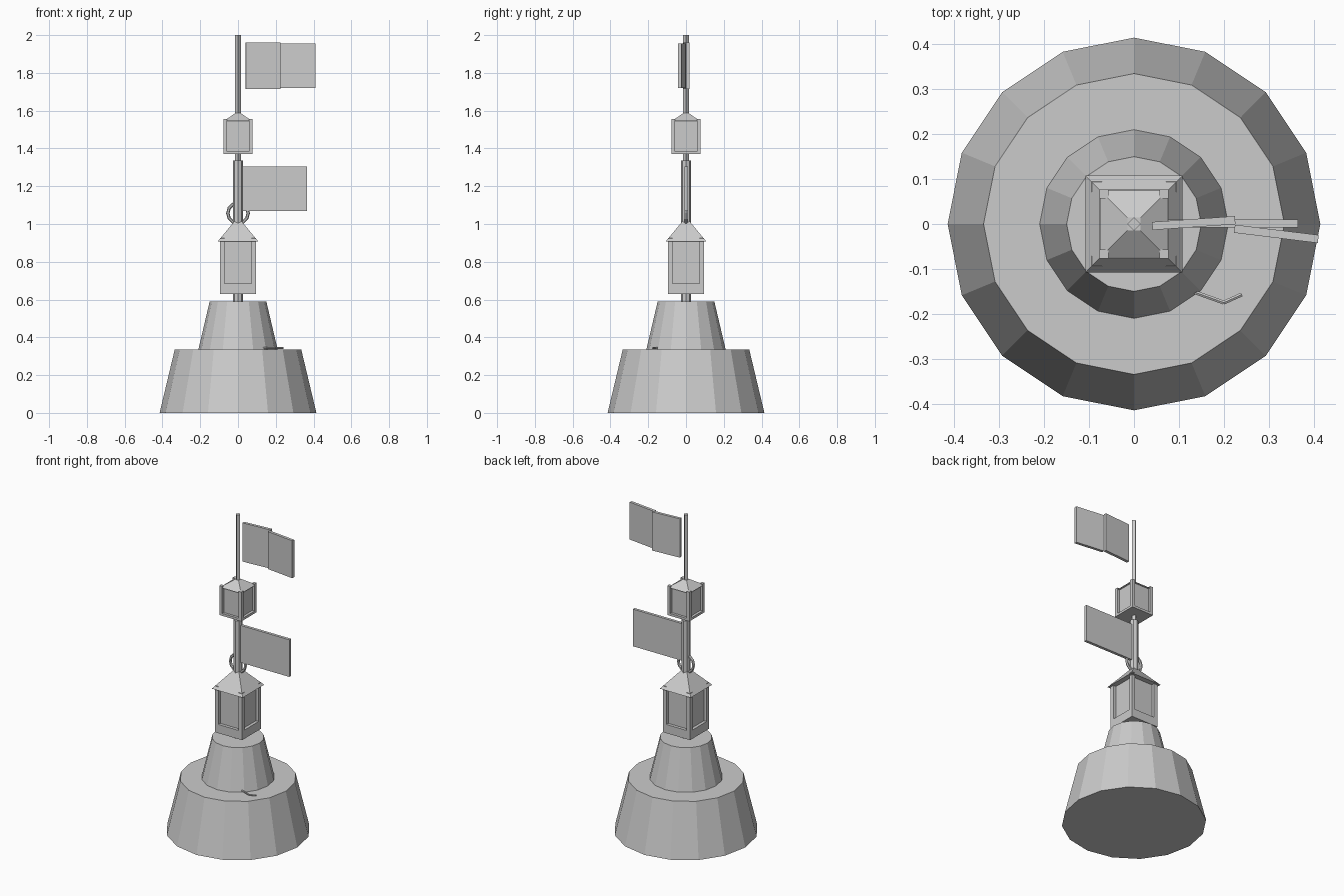
import bpy
from math import pi, radians
from mathutils import Vector

if "Cube" in bpy.data.objects:
    bpy.data.objects.remove(bpy.data.objects["Cube"], do_unlink=True)

grey = bpy.data.materials.new("light_grey")
grey.use_nodes = True
COLOUR = (0.6, 0.6, 0.6, 1)
grey.diffuse_color = COLOUR
grey.node_tree.nodes["Principled BSDF"].inputs["Base Color"].default_value = COLOUR


def finish(name):
    ob = bpy.context.object
    ob.name = name
    ob.data.materials.append(grey)
    return ob


def frustum(name, sides, r1, r2, z1, z2, turn=0):
    bpy.ops.mesh.primitive_cone_add(vertices=sides, radius1=r1, radius2=r2, depth=z2 - z1,
                                    location=(0, 0, (z1 + z2) / 2), rotation=(0, 0, turn))
    return finish(name)


def box(name, centre, size, turn=0):
    bpy.ops.mesh.primitive_cube_add(size=1, location=centre, rotation=(0, 0, turn))
    ob = finish(name)
    ob.scale = size
    return ob


def lantern(name, half, post, z_floor, z_sill, z_eave, z_post, z_peak, eave):
    # Floor slab, recessed panes, four corner posts and a pyramid roof
    box(name + "_floor", (0, 0, (z_floor + z_sill) / 2), (2 * half, 2 * half, z_sill - z_floor))
    pane = half - post * 0.8
    box(name + "_panes", (0, 0, (z_sill + z_eave) / 2), (2 * pane, 2 * pane, z_eave - z_sill))
    mid = half - post / 2
    for sx in (-1, 1):
        for sy in (-1, 1):
            box(name + "_post", (sx * mid, sy * mid, (z_sill + z_post) / 2),
                (post, post, z_post - z_sill))
    frustum(name + "_roof", 4, eave * 2 ** 0.5, 0.02, z_eave, z_peak, pi / 4)


# Floating body
frustum("float_base", 16, 0.415, 0.335, 0, 0.335)
frustum("float_tower", 16, 0.21, 0.15, 0.335, 0.59)

# Mast sections
frustum("mast_foot", 8, 0.027, 0.027, 0.59, 0.64)
frustum("mast_lower", 8, 0.027, 0.027, 1.0, 1.335)
frustum("mast_neck", 4, 0.015, 0.015, 1.33, 1.38)
frustum("mast_top", 4, 0.015, 0.015, 1.57, 2.0)

# Lanterns
lantern("large_lantern", 0.095, 0.024, 0.63, 0.685, 0.907, 0.925, 1.02, 0.108)
lantern("small_lantern", 0.077, 0.02, 1.37, 1.385, 1.545, 1.556, 1.587, 0.075)

# Lifting ring
bpy.ops.mesh.primitive_torus_add(major_radius=0.054, minor_radius=0.009, major_segments=12,
                                 minor_segments=6, location=(0, 0, 1.057),
                                 rotation=(pi / 2, 0, 0))
finish("lifting_ring")

# Flags
box("lower_flag", (0.193, 0.001, 1.187), (0.345, 0.018, 0.235))
box("upper_flag_inner", (0.133, 0.002, 1.838), (0.185, 0.018, 0.245), radians(4))
box("upper_flag_outer", (0.317, -0.022, 1.838), (0.188, 0.018, 0.237), radians(-7))

# Bent hook lying on the deck
path = [Vector(p) for p in ((0.13, -0.15, 0.343), (0.2, -0.175, 0.343), (0.24, -0.157, 0.343))]
for a, b in zip(path, path[1:]):
    d = b - a
    bpy.ops.mesh.primitive_cylinder_add(vertices=6, radius=0.005, depth=d.length,
                                        location=(a + b) / 2,
                                        rotation=d.to_track_quat("Z", "Y").to_euler())
    finish("deck_hook")
